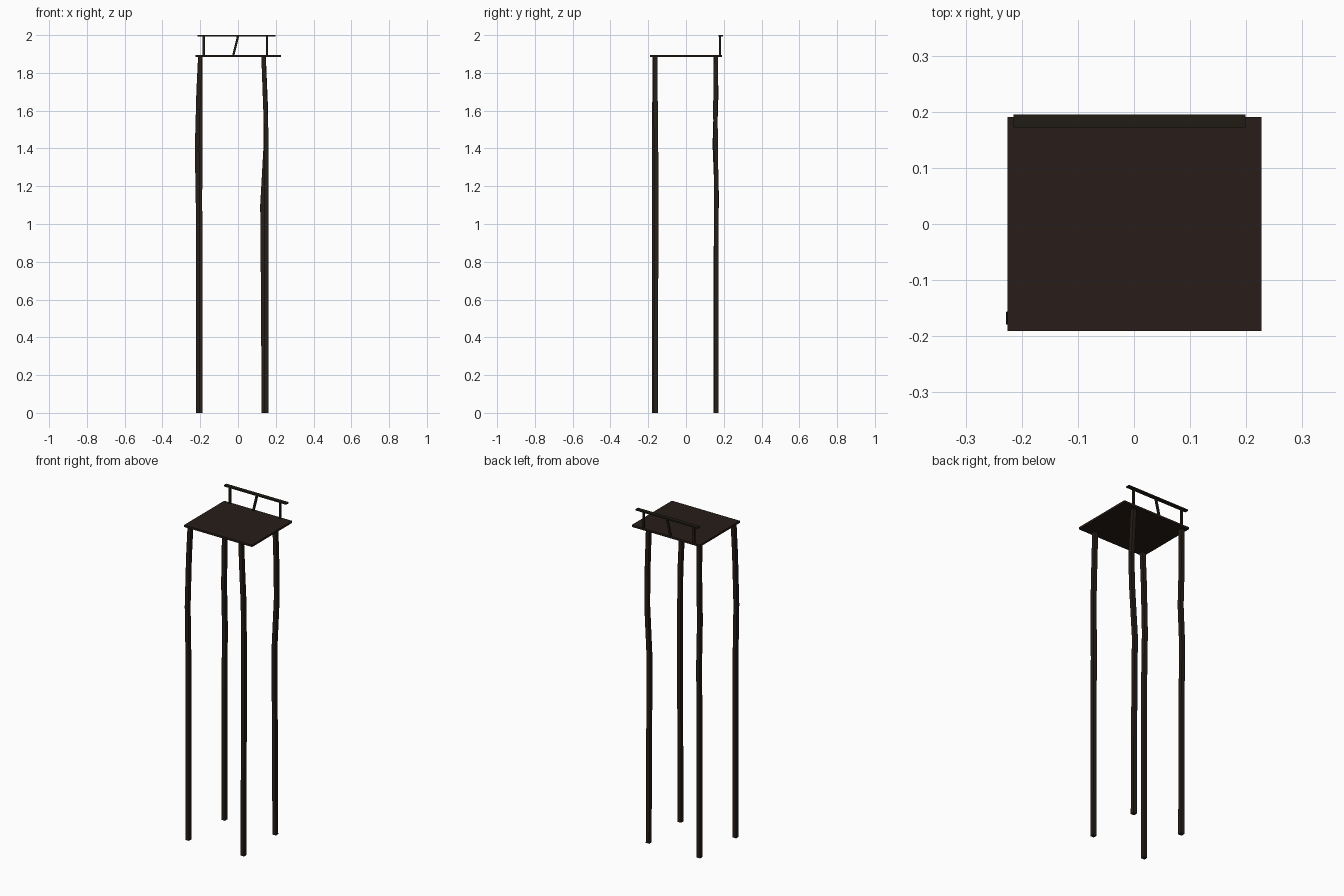
import bpy, bmesh
from mathutils import Vector

if "Cube" in bpy.data.objects:
    bpy.data.objects.remove(bpy.data.objects["Cube"])


def material(name, rgb):
    m = bpy.data.materials.new(name)
    m.diffuse_color = (*rgb, 1)
    m.use_nodes = True
    m.node_tree.nodes["Principled BSDF"].inputs["Base Color"].default_value = m.diffuse_color
    return m


wood = material("dark_wood", (0.021, 0.012, 0.009))
leg_wood = material("leg_wood", (0.019, 0.013, 0.009))
rail_wood = material("rail_wood", (0.014, 0.012, 0.007))


def prism(name, path, wx, wy, mat):
    """Square-section beam with horizontal rings at each path point."""
    bm = bmesh.new()
    rings = []
    for p in path:
        c = Vector(p)
        rings.append([bm.verts.new(c + Vector((sx * wx / 2, sy * wy / 2, 0)))
                      for sx, sy in ((-1, -1), (1, -1), (1, 1), (-1, 1))])
    for a, b in zip(rings, rings[1:]):
        for i in range(4):
            j = (i + 1) % 4
            bm.faces.new((a[i], a[j], b[j], b[i]))
    bm.faces.new(rings[0][::-1])
    bm.faces.new(rings[-1])
    bmesh.ops.recalc_face_normals(bm, faces=bm.faces)
    me = bpy.data.meshes.new(name)
    bm.to_mesh(me)
    bm.free()
    me.materials.append(mat)
    ob = bpy.data.objects.new(name, me)
    bpy.context.collection.objects.link(ob)
    return ob


# Seat board
prism("seat", [(0.001, 0, 1.884), (0.001, 0, 1.896)], 0.452, 0.381, wood)

# Crooked stick legs: centre points from floor to seat
TOP = 1.886
legs = {
    "front_left_leg": [(-0.212, -0.168, 0), (-0.212, -0.168, 1.1),
                       (-0.217, -0.168, 1.4), (-0.209, -0.167, 1.7), (-0.200, -0.166, TOP)],
    "front_right_leg": [(0.149, -0.161, 0), (0.150, -0.157, 1.1),
                        (0.149, -0.159, 1.5), (0.141, -0.162, 1.72), (0.135, -0.163, TOP)],
    "back_left_leg": [(-0.200, 0.156, 0), (-0.200, 0.157, 0.8), (-0.201, 0.163, 1.15),
                      (-0.199, 0.152, 1.42), (-0.200, 0.160, 1.68), (-0.199, 0.157, TOP)],
    "back_right_leg": [(0.136, 0.160, 0), (0.134, 0.160, 0.5), (0.129, 0.161, 1.1),
                       (0.147, 0.158, 1.42), (0.148, 0.155, 1.6), (0.136, 0.159, TOP)],
}
for name, path in legs.items():
    prism(name, path, 0.023, 0.023, leg_wood)

# Low backrest: two uprights, a leaning middle stick and a top rail
for name, x0, x1 in (("left_post", -0.181, -0.181), ("middle_stick", -0.025, 0.0),
                     ("right_post", 0.154, 0.154)):
    prism(name, [(x0, 0.181, 1.892), (x1, 0.181, 1.994)], 0.012, 0.010, rail_wood)
prism("top_rail", [(-0.008, 0.1835, 1.992), (-0.008, 0.1835, 2.0)], 0.414, 0.023, rail_wood)
